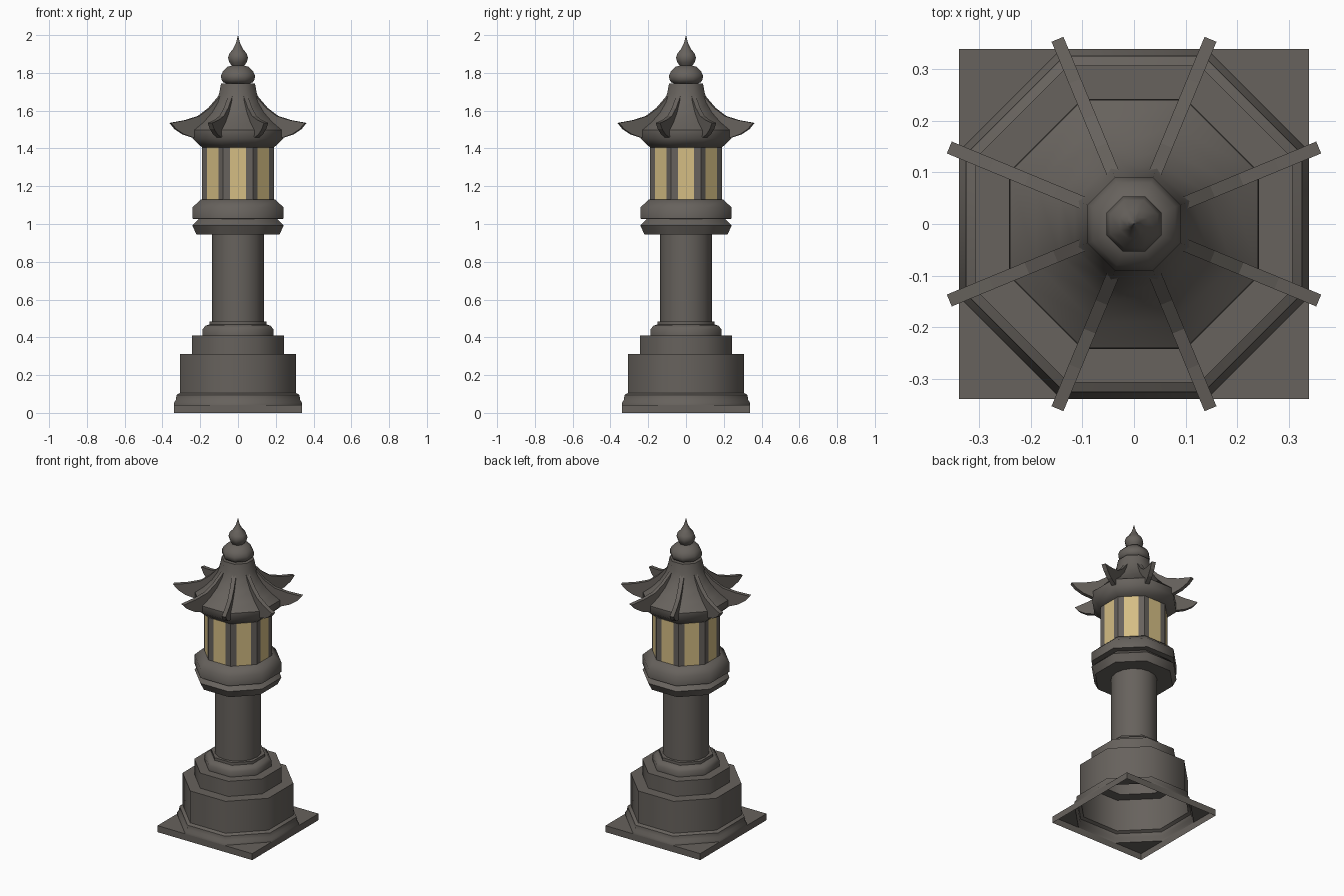
import bpy, bmesh
from math import pi, cos, sin, radians

if "Cube" in bpy.data.objects:
    bpy.data.objects.remove(bpy.data.objects["Cube"])


def material(name, rgb):
    m = bpy.data.materials.new(name)
    m.diffuse_color = (*rgb, 1)
    m.use_nodes = True
    m.node_tree.nodes["Principled BSDF"].inputs["Base Color"].default_value = m.diffuse_color
    return m


STONE = material("dark_stone", (0.135, 0.122, 0.109))
GLOW = material("warm_gold_pane", (0.66, 0.51, 0.23))


def finish(name, bm, mats=(STONE,), smooth=None):
    bmesh.ops.recalc_face_normals(bm, faces=bm.faces)
    me = bpy.data.meshes.new(name)
    bm.to_mesh(me)
    bm.free()
    ob = bpy.data.objects.new(name, me)
    bpy.context.collection.objects.link(ob)
    for m in mats:
        me.materials.append(m)
    if smooth:
        bpy.ops.object.select_all(action='DESELECT')
        ob.select_set(True)
        bpy.context.view_layer.objects.active = ob
        bpy.ops.object.shade_smooth_by_angle(angle=radians(smooth))
    return ob


def turned(name, profile, sides=8, smooth=50):
    """Sweep (half width, z) points round a regular polygon."""
    bm = bmesh.new()
    offset, k = (pi / 8, 1 / cos(pi / 8)) if sides == 8 else (0, 1)
    rings = []
    for r, z in profile:
        rings.append([bm.verts.new((r * k * cos(offset + 2 * pi * i / sides),
                                    r * k * sin(offset + 2 * pi * i / sides), z))
                      for i in range(sides)])
    for a, b in zip(rings, rings[1:]):
        for i in range(sides):
            j = (i + 1) % sides
            bm.faces.new((a[i], a[j], b[j], b[i]))
    bmesh.ops.remove_doubles(bm, verts=bm.verts, dist=1e-5)
    return finish(name, bm, smooth=smooth)


# Square plinth: four rims and four corner tops, open underneath
bm = bmesh.new()
H, T = 0.34, 0.042
e = H * (2 ** 0.5 - 1)
for i in range(4):
    def rot(x, y, z, a=i * pi / 2):
        return bm.verts.new((x * cos(a) - y * sin(a), x * sin(a) + y * cos(a), z))
    bm.faces.new([rot(H, -H, 0), rot(H, H, 0), rot(H, H, T), rot(H, -H, T)])
    bm.faces.new([rot(H, e, T), rot(H, H, T), rot(e, H, T)])
bmesh.ops.remove_doubles(bm, verts=bm.verts, dist=1e-4)
finish("square_plinth", bm)

# Stepped octagonal base
turned("stepped_base", [(.34, .042), (.338, .055), (.328, .07), (.326, .095), (.308, .105),
                        (.308, .312), (.243, .312), (.243, .41), (.187, .41),
                        (.187, .443), (.172, .462), (.15, .468), (.15, .485), (.12, .485)])

# Round column
turned("column", [(.137, .47), (.137, .95)], sides=16)

# Collar under the lantern
turned("collar", [(.12, .945), (.22, .945), (.242, .992), (.207, 1.026), (.242, 1.028),
                  (.242, 1.087), (.197, 1.13), (.17, 1.13)])

# Lantern room: each octagon side is split into post, pane, post
bm = bmesh.new()
A, P = 0.19, 0.043
half = A * (2 ** 0.5 - 1)
ring = []
for i in range(8):
    a = i * pi / 4
    for t in (-half, -P, P):
        x, y = A * cos(a) - t * sin(a), A * sin(a) + t * cos(a)
        ring.append([bm.verts.new((x, y, z)) for z in (1.13, 1.407)])
for i in range(24):
    p, q = ring[i], ring[(i + 1) % 24]
    f = bm.faces.new((p[0], q[0], q[1], p[1]))
    f.material_index = 1 if i % 3 == 1 else 0
finish("lantern_room", bm, (STONE, GLOW))

# Concave roof
turned("roof", [(.17, 1.405), (.19, 1.405), (.24, 1.452), (.241, 1.497), (.19, 1.54),
                (.145, 1.592), (.115, 1.645), (.1, 1.69), (.09, 1.743), (.06, 1.743)])

# Eight upturned ridge fins on the roof corners, as (radius, z) outlines
top = [(.09, 1.705), (.112, 1.672), (.165, 1.615), (.225, 1.572), (.3, 1.55), (.388, 1.535)]
low = [(.36, 1.503), (.315, 1.475), (.258, 1.457), (.23, 1.48), (.15, 1.575), (.09, 1.65)]
W = 0.0125
for n in range(8):
    a = pi / 8 + n * pi / 4
    bm = bmesh.new()
    sides = [[bm.verts.new((r * cos(a) - t * sin(a), r * sin(a) + t * cos(a), z))
              for r, z in top + low] for t in (-W, W)]
    bm.faces.new(sides[0])
    bm.faces.new(sides[1][::-1])
    m = len(sides[0])
    for i in range(m):
        j = (i + 1) % m
        bm.faces.new((sides[0][i], sides[0][j], sides[1][j], sides[1][i]))
    finish("roof_ridge_%d" % (n + 1), bm)

# Double-bulb finial
turned("finial", [(.06, 1.743), (.078, 1.75), (.088, 1.765), (.09, 1.785), (.08, 1.808),
                  (.057, 1.832), (.034, 1.838), (.046, 1.856), (.053, 1.88), (.046, 1.902),
                  (.027, 1.926), (.013, 1.952), (.006, 1.975), (.0005, 2.0)])
